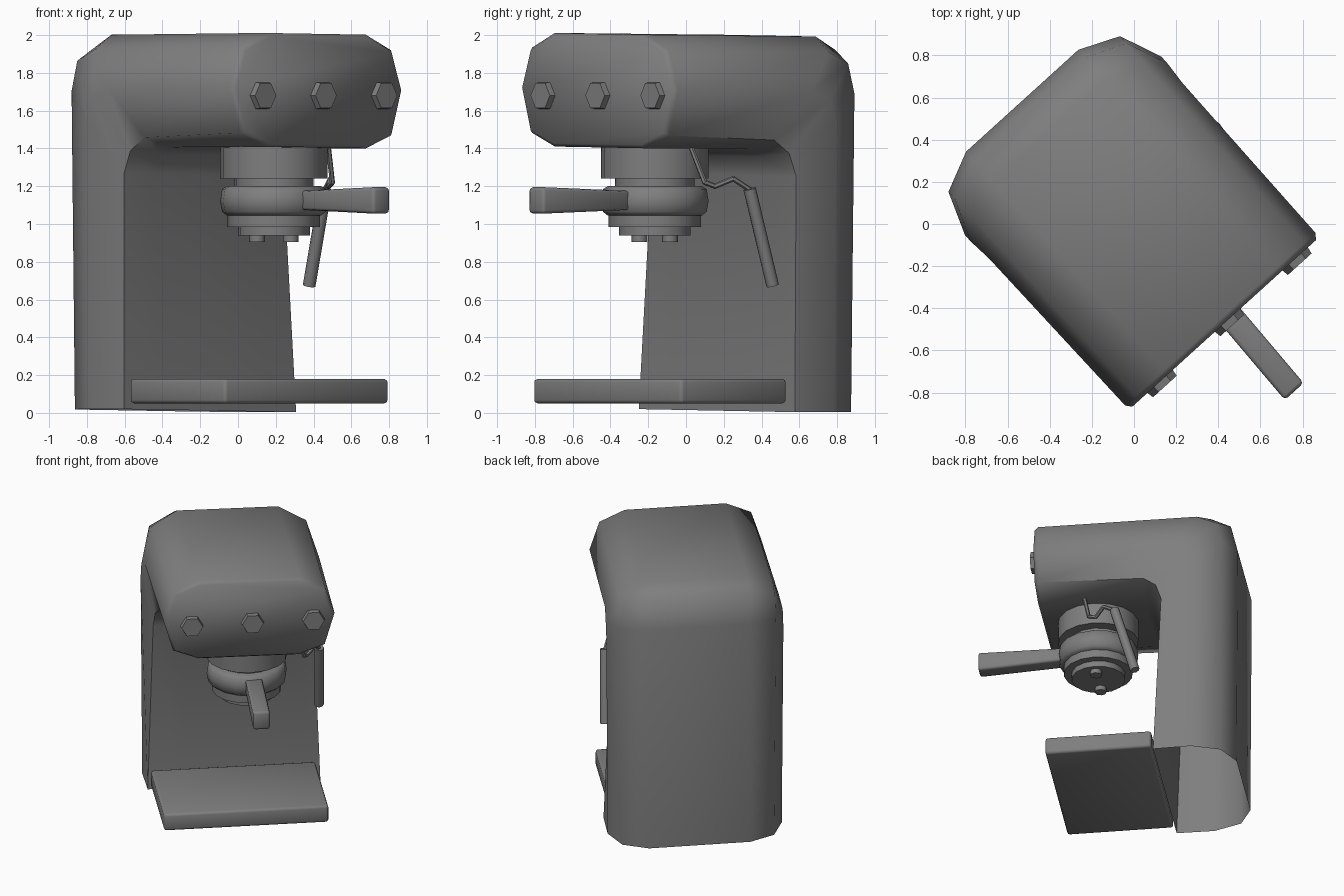
import bpy, bmesh, math
from mathutils import Matrix, Vector

cube = bpy.data.objects.get("Cube")
if cube:
    bpy.data.objects.remove(cube, do_unlink=True)

grey = bpy.data.materials.new("plain grey")
grey.use_nodes = True
grey.diffuse_color = (0.21, 0.21, 0.21, 1)
grey.node_tree.nodes["Principled BSDF"].inputs["Base Color"].default_value = (0.21, 0.21, 0.21, 1)

TURN = Matrix.Rotation(math.radians(42.2), 4, 'Z')


def finish(name, bm, angle=50):
    bmesh.ops.recalc_face_normals(bm, faces=bm.faces)
    mesh = bpy.data.meshes.new(name)
    bm.to_mesh(mesh)
    bm.free()
    mesh.materials.append(grey)
    ob = bpy.data.objects.new(name, mesh)
    bpy.context.collection.objects.link(ob)
    ob.matrix_world = TURN
    bpy.ops.object.select_all(action='DESELECT')
    ob.select_set(True)
    bpy.context.view_layer.objects.active = ob
    bpy.ops.object.shade_smooth_by_angle(angle=math.radians(angle))
    return ob


def box(name, x, y, z, bevel):
    bm = bmesh.new()
    bmesh.ops.create_cube(bm, size=1)
    for v in bm.verts:
        v.co = [(a + b) / 2 + c * (b - a) for (a, b), c in zip((x, y, z), v.co)]
    bmesh.ops.bevel(bm, geom=bm.edges[:], offset=bevel, segments=2, profile=0.5, affect='EDGES')
    return finish(name, bm)


def lathe(name, centre, profile, sides):
    """Revolve (radius, z) points around a vertical axis."""
    bm = bmesh.new()
    rings = []
    for r, z in profile:
        rings.append([bm.verts.new((centre[0] + r * math.cos(t), centre[1] + r * math.sin(t), z))
                      for t in (2 * math.pi * i / sides for i in range(sides))])
    for a, b in zip(rings, rings[1:]):
        for i in range(sides):
            j = (i + 1) % sides
            bm.faces.new((a[i], a[j], b[j], b[i]))
    bm.faces.new(rings[0])
    bm.faces.new(rings[-1])
    return finish(name, bm)


def tube(name, points, radius, sides=8):
    bm = bmesh.new()
    for a, b in zip(points, points[1:]):
        a, b = Vector(a), Vector(b)
        d = b - a
        place = Matrix.Translation((a + b) / 2) @ d.to_track_quat('Z', 'Y').to_matrix().to_4x4()
        bmesh.ops.create_cone(bm, cap_ends=True, segments=sides, radius1=radius, radius2=radius,
                              depth=d.length + radius * 0.4, matrix=place)
    return finish(name, bm)


# Body shell: each rail is (x, y, z) from the head front, round the elbow, to the foot
rails = [
    [(.36, -.61, 1.39), (.36, .12, 1.39), (.37, .21, 1.35), (.37, .26, 1.25), (.38, .22, 0)],
    [(.54, -.61, 1.46), (.54, .14, 1.44), (.56, .23, 1.37), (.57, .27, 1.25), (.615, .22, 0)],
    [(.61, -.61, 1.70), (.62, .34, 1.70), (.63, .46, 1.65), (.63, .50, 1.53), (.62, .49, 0)],
    [(.54, -.61, 1.91), (.55, .52, 1.91), (.55, .66, 1.85), (.55, .705, 1.69), (.54, .69, 0)],
    [(.36, -.61, 1.99), (.36, .60, 1.99), (.36, .74, 1.92), (.36, .79, 1.71), (.36, .78, 0)],
]
loop = rails + [[(-x, y, z) for x, y, z in rail] for rail in reversed(rails)]
bm = bmesh.new()
grid = [[bm.verts.new((x, y, z + .012 - .013 * x - .004 * y * z)) for x, y, z in rail] for rail in loop]
for i, a in enumerate(grid):
    b = grid[(i + 1) % len(grid)]
    for k in range(len(a) - 1):
        bm.faces.new((a[k], a[k + 1], b[k + 1], b[k]))
# Softened rim and flat front panel
rim = []
for rail in grid:
    c = rail[0].co
    rim.append(bm.verts.new((c.x * .965, -.637, 1.69 + (c.z - 1.69) * .94)))
for i in range(len(rim)):
    j = (i + 1) % len(rim)
    bm.faces.new((grid[i][0], grid[j][0], rim[j], rim[i]))
bm.faces.new(rim)
finish("body_shell", bm, 55)

# Three hexagonal knobs on the front panel
for n, x in zip(("left", "middle", "right"), (.455, .022, -.41)):
    bm = bmesh.new()
    place = (Matrix.Translation((x, -.645, 1.68)) @ Matrix.Rotation(math.pi / 2, 4, 'X')
             @ Matrix.Rotation(math.pi / 2, 4, 'Z'))
    bmesh.ops.create_cone(bm, cap_ends=True, segments=6, radius1=.084, radius2=.076, depth=.05, matrix=place)
    finish("knob_" + n, bm)

# Drip tray
box("drip_tray", (-.595, .575), (-.555, .20), (.05, .18), .018)

# Brewing group under the head
axis = (.03, -.25)
lathe("group_head", axis, [(.285, 1.42), (.285, 1.24), (.21, 1.24), (.21, 1.17)], 16)
lathe("filter_collar", axis, [(.25, 1.2), (.275, 1.185), (.285, 1.12), (.275, 1.065), (.25, 1.045)], 16)
lathe("filter_basket", axis, [(.245, 1.06), (.245, .985), (.19, .985), (.19, .94)], 16)
for n, s in (("left", 1), ("right", -1)):
    lathe("spout_" + n, (axis[0] + s * .12, axis[1]), [(.042, .96), (.042, .905)], 8)

# Filter handle, slimmer towards the collar
handle = box("filter_handle", (-.03, .09), (-1.1, -.48), (1.055, 1.195), .018)
for v in handle.data.vertices:
    if v.co.y > -.8:
        v.co.z = 1.125 + (v.co.z - 1.125) * .72
        v.co.x += .02

# Steam wand: thin bent pipe and thick nozzle
tube("steam_pipe", [(.375, -.30, 1.40), (.437, -.262, 1.22), (.46, -.21, 1.20),
                    (.531, -.144, 1.24), (.57, -.057, 1.18)], .014, 6)
tube("steam_nozzle", [(.57, -.06, 1.18), (.587, .085, .68)], .034, 8)
